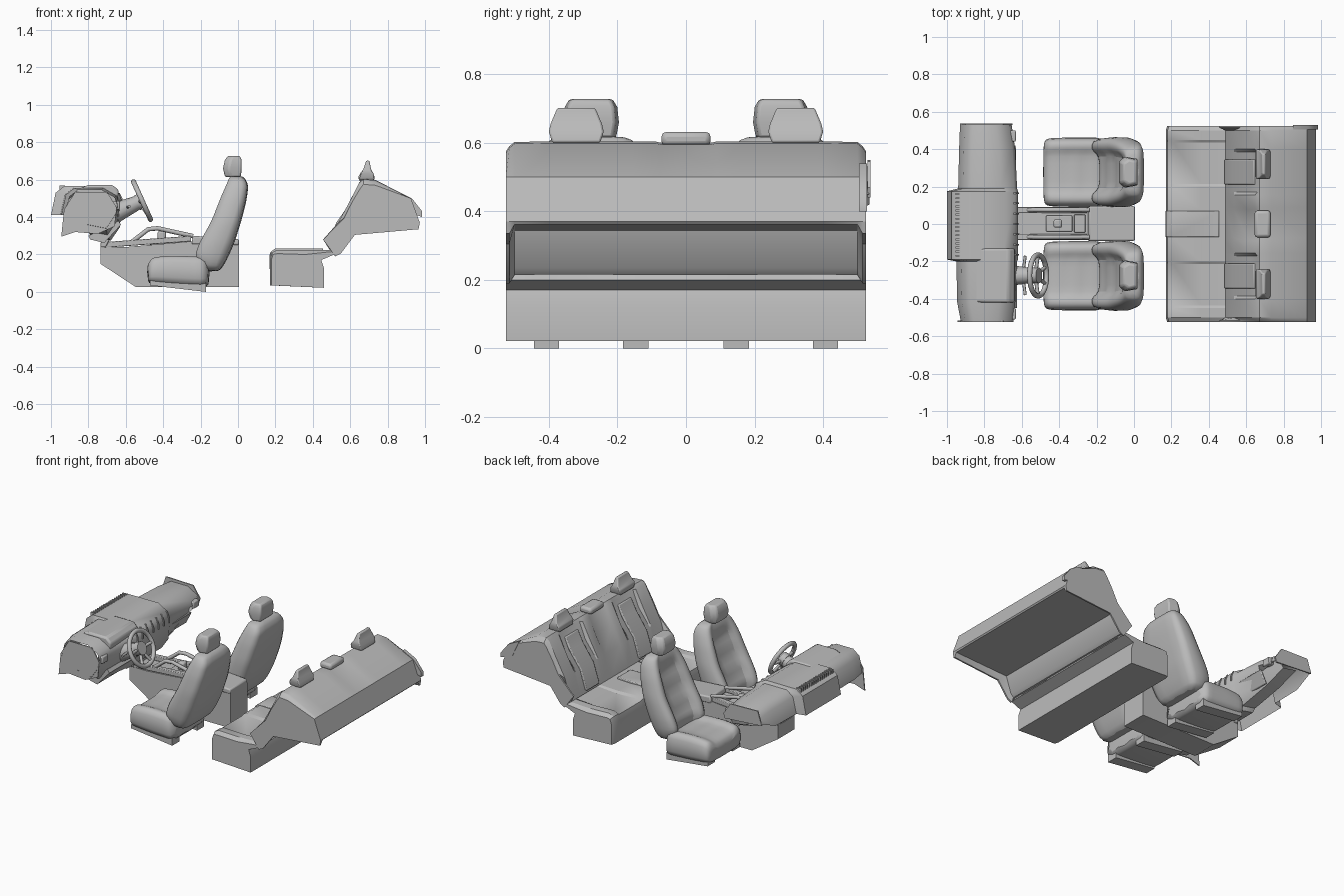
import bpy, bmesh, math
from mathutils import Vector

if "Cube" in bpy.data.objects:
    bpy.data.objects.remove(bpy.data.objects["Cube"])

grey = bpy.data.materials.new("interior_grey")
grey.use_nodes = True
grey.diffuse_color = (0.5, 0.5, 0.5, 1)
grey.node_tree.nodes["Principled BSDF"].inputs["Base Color"].default_value = (0.5, 0.5, 0.5, 1)


def finish(ob, name, angle=40):
    ob.name = name
    ob.data.materials.clear()
    ob.data.materials.append(grey)
    bpy.ops.object.select_all(action="DESELECT")
    ob.select_set(True)
    bpy.context.view_layer.objects.active = ob
    bpy.ops.object.shade_smooth_by_angle(angle=math.radians(angle))
    return ob


def loft(name, rings, closed=True, angle=40, bevel=0, subdiv=0):
    """Skin a row of matching rings; closed rings are capped."""
    bm = bmesh.new()
    rows = [[bm.verts.new(p) for p in ring] for ring in rings]
    n = len(rows[0])
    for a, b in zip(rows, rows[1:]):
        for i in range(n if closed else n - 1):
            j = (i + 1) % n
            bm.faces.new((a[i], a[j], b[j], b[i]))
    if closed:
        bm.faces.new(rows[0])
        bm.faces.new(rows[-1])
    bmesh.ops.recalc_face_normals(bm, faces=bm.faces)
    me = bpy.data.meshes.new(name)
    bm.to_mesh(me)
    bm.free()
    ob = bpy.data.objects.new(name, me)
    bpy.context.collection.objects.link(ob)
    if bevel:
        m = ob.modifiers.new("rounding", "BEVEL")
        m.width, m.segments = bevel, 2
        m.limit_method = "ANGLE"
    if subdiv:
        ob.modifiers.new("smoothing", "SUBSURF").levels = subdiv
    return finish(ob, name, angle)


def slab(name, profile, y0, y1, bevel=0):
    """Extrude a side profile (x, z) between two y positions."""
    return loft(name, [[(x, y, z) for x, z in profile] for y in (y0, y1)], bevel=bevel)


def box(name, x0, x1, y0, y1, z0, z1, bevel=0):
    return slab(name, [(x0, z0), (x1, z0), (x1, z1), (x0, z1)], y0, y1, bevel)


def tube(name, points, radius):
    cu = bpy.data.curves.new(name, "CURVE")
    cu.dimensions = "3D"
    cu.bevel_depth, cu.bevel_resolution, cu.use_fill_caps = radius, 2, True
    sp = cu.splines.new("POLY")
    sp.points.add(len(points) - 1)
    for p, q in zip(sp.points, points):
        p.co = (*q, 1)
    ob = bpy.data.objects.new(name, cu)
    bpy.context.collection.objects.link(ob)
    cu.materials.append(grey)
    return ob


def pad_ring(y, front, back, half, dip):
    """Bolstered upholstery section between a front and a back point (x, z)."""
    f, b = Vector((front[0], y, front[1])), Vector((back[0], y, back[1]))
    mid, n = (f + b) / 2, (f - b) / 2
    side = [(0.52, dip), (0.6, 0.85), (0.8, 1), (0.98, 0.7), (1, -0.6), (0.88, -1)]
    prof = side + [(0, -1)] + [(-v, u) for v, u in reversed(side)] + [(0, dip)]
    return [mid + n * u + Vector((0, v * half, 0)) for v, u in prof]


def between(stations, steps):
    """Resample rows of numbers for quilted seams."""
    out = []
    for a, b in zip(stations, stations[1:]):
        out += [[p + (q - p) * k / steps for p, q in zip(a, b)] for k in range(steps)]
    return out + [stations[-1]]


# Front seats: cushion, backrest, headrest and rails
back_rows = [(-.195, .11, -.1, .105, .155), (-.238, .19, -.06, .17, .182),
             (-.215, .26, -.02, .26, .19), (-.147, .38, .018, .38, .19),
             (-.1, .5, .046, .49, .173), (-.068, .57, .056, .57, .15), (-.045, .622, .03, .622, .115)]
cushion_rows = [(-.488, .14, .03, .165), (-.46, .19, .022, .185), (-.36, .2, .012, .188),
                (-.26, .197, .006, .188), (-.15, .19, .002, .188)]
for side, label in ((-1, "driver"), (1, "passenger")):
    y = side * .277
    rows = between(back_rows, 2)
    loft(label + "_backrest", [pad_ring(y, r[:2], r[2:4], r[4], .8 if i > 9 else .38 + .2 * (i % 2))
                               for i, r in enumerate(rows)], subdiv=1, angle=60)
    rows = between(cushion_rows, 2)
    loft(label + "_cushion", [pad_ring(y, (r[0], r[1]), (r[0] + .005, r[2] + .02), r[3], .64 + .14 * (i % 2))
                              for i, r in enumerate(rows)], subdiv=1, angle=60)
    head = []
    for z, x0, x1, w in ((.615, -.07, .015, .075), (.66, -.08, .02, .083), (.705, -.07, .02, .078), (.727, -.055, .01, .065)):
        head.append([(x0, y - w * .7, z), (x0, y + w * .7, z), (x0 + .03, y + w, z),
                     (x1, y + w * .85, z), (x1, y - w * .85, z), (x0 + .03, y - w, z)])
    loft(label + "_headrest", head, bevel=.008)
    for off in (-.13, .13):
        slab(label + "_seat_rail", [(-.47, .035), (-.17, 0), (-.17, .05), (-.47, .06)],
             y + off - .037, y + off + .037)

# Centre console
slab("console_body", [(-.735, .15), (-.545, .025), (.005, .025), (.005, .26), (-.25, .27),
                      (-.6, .24), (-.735, .24)], -.085, .09)
slab("console_armrest", [(-.25, .255), (.005, .25), (.005, .282), (-.24, .3)], -.09, .095, .008)
for y in (-.07, .075):
    slab("console_side_rail", [(-.735, .235), (-.25, .27), (-.25, .3), (-.735, .265)], y - .016, y + .016, .004)
    tube("console_grab_handle", [(-.57, y, .265), (-.48, y, .335), (-.43, y, .34), (-.24, y, .298)], .012)
box("shifter_plate", -.47, -.33, -.04, .045, .25, .275, .004)
box("shifter_knob", -.43, -.385, -.02, .025, .27, .325, .01)
box("cup_tray", -.32, -.26, -.045, .05, .26, .285, .004)


# Dashboard shell, open at the windscreen side and shallow at its passenger end
def dash_ring(y, back, face, top, low):
    return [(back, y, max(.41, low + .05)), (back + .025, y, top - .035), (back + .07, y, top),
            (face - .085, y, top), (face - .015, y, top - .04), (face, y, top - .08),
            (face - .012, y, low + .07), (face - .06, y, low), (face - .16, y, low + .02)]


loft("dashboard_shell", [dash_ring(*s) for s in (
    (-.525, -.925, -.645, .545, .34), (-.42, -.945, -.635, .555, .29),
    (-.2, -.95, -.625, .555, .28), (-.19, -1, -.62, .565, .275), (.175, -1, -.62, .565, .275),
    (.19, -.94, -.625, .55, .3), (.4, -.935, -.635, .545, .35), (.535, -.93, -.655, .53, .42))], closed=False)
slab("dashboard_driver_end", [(-.945, .295), (-.93, .44), (-.87, .535), (-.7, .535), (-.648, .45),
                              (-.66, .35), (-.75, .31), (-.87, .32)], -.523, -.516)
slab("windscreen_trim", [(-.93, .46), (-.9, .55), (-.7, .545), (-.65, .47), (-.66, .44)], .53, .538)
slab("instrument_hood", [(-.88, .54), (-.8, .572), (-.67, .572), (-.635, .54), (-.65, .47), (-.7, .46)], -.42, -.13, .012)
slab("knee_panel", [(-.8, .3), (-.64, .38), (-.625, .36), (-.715, .262), (-.79, .28)], -.45, -.1)
slab("glovebox_panel", [(-.645, .43), (-.63, .43), (-.67, .35), (-.685, .35)], .13, .42, .005)
slab("centre_stack", [(-.72, .48), (-.625, .48), (-.63, .39), (-.705, .24), (-.735, .24)], -.09, .095, .006)
slab("radio_panel", [(-.645, .39), (-.627, .39), (-.672, .3), (-.69, .3)], -.065, .07, .003)
for i in range(7):
    y = -.165 + i * .055
    slab("face_vent_slat", [(-.65, .53), (-.632, .53), (-.614, .49), (-.614, .46), (-.64, .46)], y - .004, y + .004)
for i in range(16):
    y = -.17 + i * .022
    box("defrost_slat", -.955, -.925, y - .005, y + .005, .54, .57)
for y in (-.48, .47):
    box("air_vent", -.67, -.632, y - .03, y + .03, .44, .485, .006)

# Steering wheel, hub, spokes, column and stalks
centre = Vector((-.513, -.275, .488))
axis = Vector((.91, 0, .41)).normalized()
down = Vector((.41, 0, -.91)).normalized()
across = Vector((0, 1, 0))
tilt = (0, math.atan2(axis.x, axis.z), 0)
bpy.ops.mesh.primitive_torus_add(major_radius=.11, minor_radius=.014, major_segments=40,
                                 minor_segments=10, location=centre, rotation=tilt)
finish(bpy.context.object, "steering_wheel_rim")
bpy.ops.mesh.primitive_cylinder_add(vertices=20, radius=.042, depth=.035, location=centre - axis * .012, rotation=tilt)
finish(bpy.context.object, "steering_wheel_hub")
for angle in (90, -90, 25, -25):
    a = math.radians(angle)
    arm = down * math.cos(a) + across * math.sin(a)
    tube("steering_wheel_spoke", [centre - axis * .012 + arm * .03, centre + arm * .11], .01)
bpy.ops.mesh.primitive_cone_add(vertices=16, radius1=.06, radius2=.038, depth=.17,
                                location=centre - axis * .11, rotation=tilt)
finish(bpy.context.object, "steering_column")
for s in (-1, 1):
    root = centre - axis * .09
    tube("column_stalk", [root, root + across * s * .105 + axis * .015], .008)


# Rear bench: lofted across the width with hollows for two seats
def bench_ring(y, dip, inset):
    return [(.17 + inset, y, .035), (.17 + inset, y, .17), (.18 + inset, y, .21 - dip / 2), (.21, y, .225 - dip),
            (.36, y, .22 - dip), (.50, y, .225 - dip / 2), (.515, y, .2), (.445, y, .17), (.46, y, .125), (.46, y, .022)]


bench = [(.525, .02, .008), (.5, 0, 0), (.45, 0, 0), (.435, .012, 0), (.215, .012, 0), (.2, 0, 0), (.075, 0, 0)]
bench = bench + [(-y, d, i) for y, d, i in reversed(bench)]
loft("rear_bench_cushion", [bench_ring(*s) for s in bench], angle=30)
slab("rear_bench_centre_pad", [(.168, .12), (.17, .21), (.2, .233), (.455, .233), (.455, .2)], -.07, .07, .005)


# Rear backrest: end stations flare forward and down as wheel-arch panels
def rear_ring(y, dip, flare, top):
    return [(.52, y, .215 - .025 * flare), (.49 - .035 * flare, y, .225 + .055 * flare),
            (.535 + .032 * flare, y, .37 + .025 * flare), (.60 + dip, y, .48), (.65 + dip / 2, y, top - .02),
            (.67, y, top), (.735, y, top - .005), (.925, y, .5), (.972, y, .37), (.965, y, .362 - .027 * flare),
            (.575 + .05 * flare, y, .342 - .037 * flare), (.54 + .01 * flare, y, .235 - .03 * flare)]


rear = [(.525, .01, 1, .575), (.515, .005, 1, .59), (.5, -.005, 0, .602), (.4, -.005, 0, .604),
        (.385, .018, 0, .604), (.17, .018, 0, .604), (.155, -.005, 0, .604), (.09, -.005, 0, .604),
        (.075, .008, 0, .6)]
rear = rear + [(-y, d, f, t) for y, d, f, t in reversed(rear)]
loft("rear_backrest", [rear_ring(*s) for s in rear], angle=30)
slab("rear_shelf_corner", [(.85, .54), (.93, .5), (.985, .43), (.985, .4), (.9, .43)], .505, .528)
for s in (-1, 1):
    # Raised centre pad of each outer seat, following the slope of the backrest
    slab("rear_seat_insert", [(.482, .24), (.525, .37), (.602, .48), (.64, .555), (.66, .55), (.62, .48), (.55, .37), (.51, .24)],
         s * .21, s * .345, .006)
    y = s * .32
    hr = []
    for z, x0, x1, w in ((.6, .65, .73, .07), (.632, .652, .725, .08), (.655, .67, .712, .075), (.702, .685, .702, .055)):
        hr.append([(x0, y - w, z), (x1, y - w, z), (x1, y + w, z), (x0, y + w, z)])
    loft("rear_headrest", hr, bevel=.006)
box("rear_centre_headrest", .645, .73, -.072, .072, .59, .632, .015)
